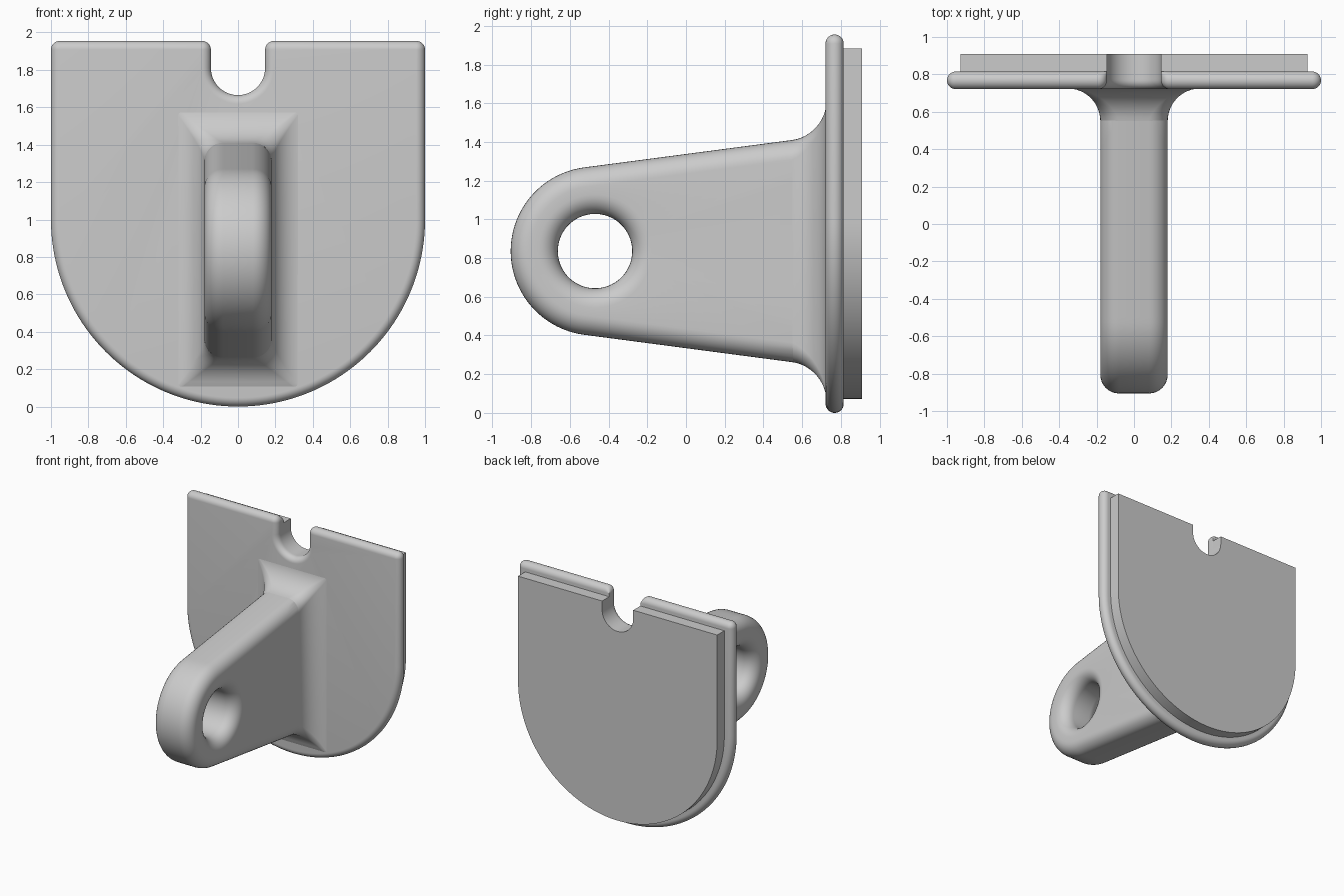
import bpy, bmesh
from math import sin, cos, tan, pi, radians, hypot

cube = bpy.data.objects.get("Cube")
if cube:
    bpy.data.objects.remove(cube, do_unlink=True)

grey = bpy.data.materials.new("plain grey")
grey.use_nodes = True
colour = (0.6, 0.6, 0.6, 1)
grey.diffuse_color = colour
grey.node_tree.nodes["Principled BSDF"].inputs["Base Color"].default_value = colour


def loft(name, rings, closed=False):
    """Skin a list of equal-length point rings; cap the ends unless closed."""
    bm = bmesh.new()
    loops = [[bm.verts.new(p) for p in ring] for ring in rings]
    n = len(loops[0])
    pairs = list(zip(loops, loops[1:]))
    if closed:
        pairs.append((loops[-1], loops[0]))
    else:
        bm.faces.new(loops[0])
        bm.faces.new(loops[-1])
    for a, b in pairs:
        for i in range(n):
            j = (i + 1) % n
            bm.faces.new((a[i], a[j], b[j], b[i]))
    bmesh.ops.remove_doubles(bm, verts=bm.verts, dist=0.0002)
    bmesh.ops.recalc_face_normals(bm, faces=bm.faces)
    mesh = bpy.data.meshes.new(name)
    bm.to_mesh(mesh)
    bm.free()
    obj = bpy.data.objects.new(name, mesh)
    bpy.context.collection.objects.link(obj)
    mesh.materials.append(grey)
    bpy.ops.object.select_all(action="DESELECT")
    obj.select_set(True)
    bpy.context.view_layer.objects.active = obj
    bpy.ops.object.shade_smooth_by_angle(angle=radians(32))
    return obj


def arc(cx, cz, rx, rz, start, end, steps):
    angles = [radians(start + (end - start) * i / steps) for i in range(steps + 1)]
    return [(cx + rx * cos(a), cz + rz * sin(a)) for a in angles]


# Shield outline: round bottom, flat top with a U-shaped notch
TOP, NOTCH, EDGE = 1.955, 0.145, 0.047


def shield(y, inset, grow, edge):
    outer = max(edge - inset, 0)
    side = max(edge - grow, 0)
    x, z = 1 - max(inset, edge), TOP - max(inset, edge)
    g = NOTCH + max(grow, edge)
    right = arc(0, 1, 1 - inset, 1 - inset, -90, 0, 40)
    right += arc(x, z, outer, outer, 0, 90, 6)
    right += arc(g, z, side, outer, 90, 180, 6)
    right += arc(0, TOP - 0.29 + NOTCH, NOTCH + grow, NOTCH + grow, 0, -90, 14)
    left = [(-px, pz) for px, pz in reversed(right[1:-1])]
    return [(px, y, pz) for px, pz in right + left]


# Front plate with fully rounded rim; the notch is rounded on the front only
rings = []
for i in range(17):
    a = pi * i / 16
    inset = EDGE * (1 - sin(a))
    rings.append(shield(0.768 - EDGE * cos(a), inset, inset if i < 8 else 0, EDGE))
loft("front_plate", rings)

# Smaller sharp-edged backing plate
loft("back_plate", [shield(y, 0.072, 0, 0) for y in (0.80, 0.91)])

# Tapered lug with a round eye, softened along all edges
CY, CZ, RADIUS, HOLE, HALF, SOFT = -0.47, 0.836, 0.436, 0.192, 0.18, 0.1
SLOPE = radians(7.5)
SIDES = 96


def lug_ring(x, inset, hole):
    ring = []
    for i in range(SIDES):
        a = 2 * pi * i / SIDES
        r = RADIUS - inset
        if hole:
            r = HOLE + inset
        elif cos(a) > -sin(SLOPE):
            r /= max(cos(abs((a if a < pi else a - 2 * pi)) - pi / 2 - SLOPE), 0.01)
            if cos(a) > 0.01:
                r = min(r, 1.24 / cos(a))
        ring.append((x, CY + r * cos(a), CZ + r * sin(a)))
    return ring


half_round = [(HALF - SOFT * (1 - sin(t)), SOFT * (1 - cos(t)))
              for t in (pi / 2 * i / 8 for i in range(9))]
section = [(-x, d) for x, d in reversed(half_round)] + half_round
rings = [lug_ring(x, d, False) for x, d in section]
rings += [lug_ring(x, d, True) for x, d in reversed(section)]
loft("lug_with_eye", rings, closed=True)

# Flared root where the lug meets the plate, mitred at its corners
START, FLARE = 0.55, 0.175
rings = []
for i in range(13):
    t = pi / 2 * i / 12
    y = START + FLARE * sin(t)
    grow = FLARE * (1 - cos(t))
    hx = HALF + grow
    hz = RADIUS / cos(SLOPE) + (y - CY) * tan(SLOPE) + grow
    c = SOFT * (1 - i / 12) + 0.002
    ring = []
    for sx, sz, a in ((1, 1, 0), (-1, 1, 90), (-1, -1, 180), (1, -1, 270)):
        ring += arc(sx * (hx - c), CZ + sz * (hz - c), c, c, a, a + 90, 8)
    points = []
    for x, z in ring:
        # keep the flare inside the rounded rim
        k = min(1, (1 - EDGE) / hypot(x, z - 1)) if z < 1 else 1
        points.append((x * k, y, 1 + (z - 1) * k))
    rings.append(points)
loft("lug_root", rings)
